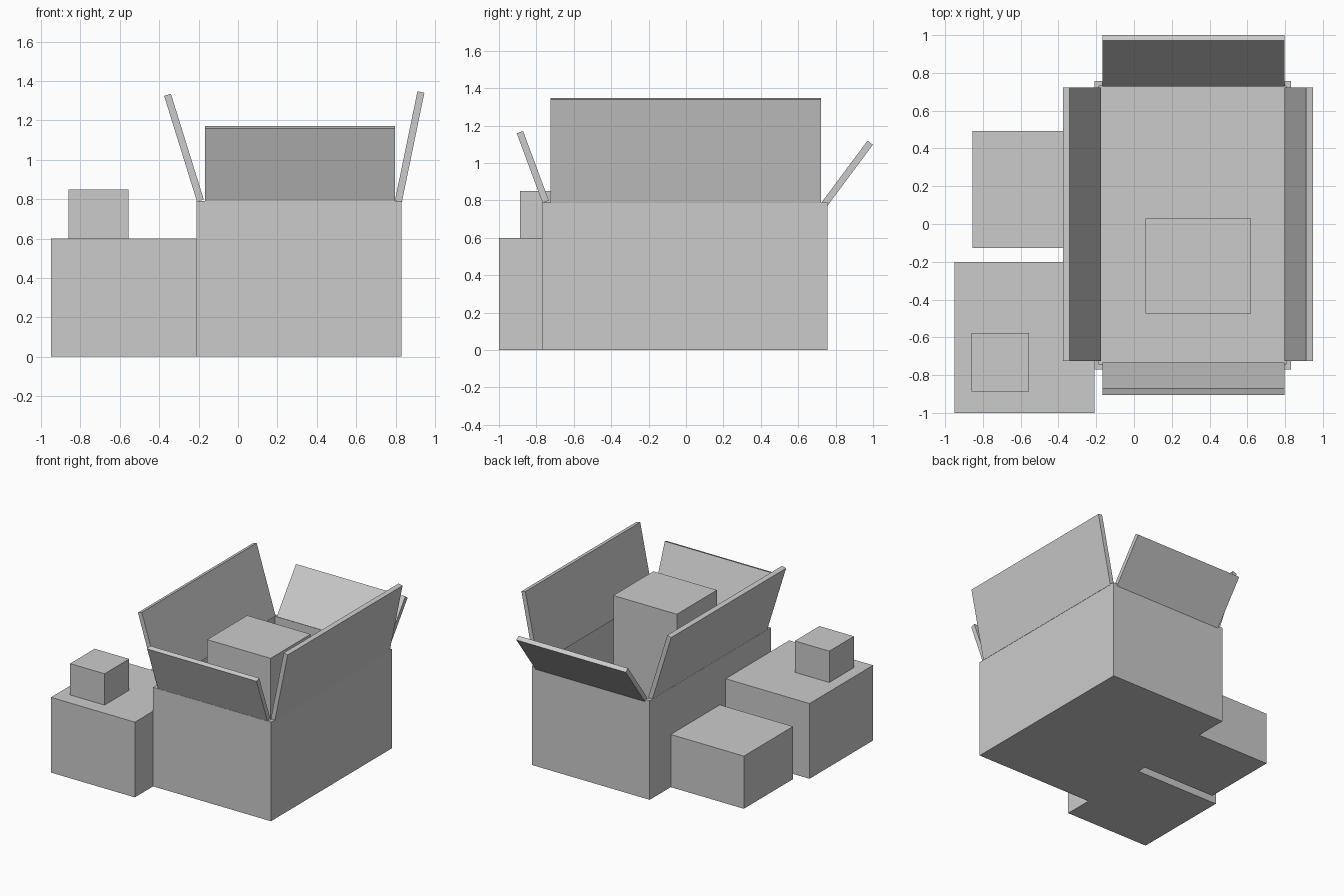
import bpy, bmesh
from mathutils import Vector

if "Cube" in bpy.data.objects:
    bpy.data.objects.remove(bpy.data.objects["Cube"])

T = 0.036  # cardboard thickness


def finish(name, bm):
    bmesh.ops.recalc_face_normals(bm, faces=bm.faces)
    me = bpy.data.meshes.new(name)
    bm.to_mesh(me)
    bm.free()
    ob = bpy.data.objects.new(name, me)
    bpy.context.collection.objects.link(ob)
    return ob


def box(name, xs, ys, zs, hollow=False):
    bm = bmesh.new()
    bmesh.ops.create_cube(bm, size=1)
    for v in bm.verts:
        v.co = [r[0] if c < 0 else r[1] for c, r in zip(v.co, (xs, ys, zs))]
    if hollow:  # inset the top and push it down to leave walls and a floor
        bm.normal_update()
        top = max(bm.faces, key=lambda f: f.calc_center_median().z)
        bmesh.ops.inset_region(bm, faces=[top], thickness=T)
        for v in top.verts:
            rim = v.co.copy()
        ret = bmesh.ops.extrude_face_region(bm, geom=[top])
        low = [g for g in ret["geom"] if isinstance(g, bmesh.types.BMVert)]
        bmesh.ops.translate(bm, verts=low, vec=(0, 0, zs[0] + T - rim.z))
        if top.is_valid:
            bmesh.ops.delete(bm, geom=[top], context='FACES_ONLY')
    return finish(name, bm)


def flap(name, axis, span, hinge, tip):
    """Thin panel along axis ('x' or 'y'); hinge and tip are (offset, z) centres."""
    a, b = Vector(hinge), Vector(tip)
    d = (b - a).normalized()
    n = Vector((d.y, -d.x)) * T / 2
    bm = bmesh.new()
    ring = []
    for p in (a - n, b - n, b + n, a + n):
        co = (span[0], p.x, p.y) if axis == 'x' else (p.x, span[0], p.y)
        ring.append(bm.verts.new(co))
    face = bm.faces.new(ring)
    ret = bmesh.ops.extrude_face_region(bm, geom=[face], use_keep_orig=True)
    length = span[1] - span[0]
    vec = (length, 0, 0) if axis == 'x' else (0, length, 0)
    bmesh.ops.translate(bm, vec=vec, verts=[
        g for g in ret["geom"] if isinstance(g, bmesh.types.BMVert)])
    return finish(name, bm)


# Large open carton
box("open_carton", (-0.21, 0.83), (-0.77, 0.757), (0, 0.79), hollow=True)

# Four open flaps
flap("left_flap", 'y', (-0.725, 0.722), (-0.191, 0.793), (-0.358, 1.33))
flap("right_flap", 'y', (-0.725, 0.722), (0.815, 0.79), (0.929, 1.344))
flap("front_flap", 'x', (-0.168, 0.797), (-0.75, 0.793), (-0.888, 1.165))
flap("back_flap", 'x', (-0.168, 0.797), (0.742, 0.782), (0.985, 1.109))

# Closed boxes inside and beside the carton
box("inner_box", (0.06, 0.62), (-0.475, 0.03), (T, 1.13))
box("front_side_box", (-0.95, -0.21), (-1.0, -0.20), (0, 0.60))
box("small_top_box", (-0.86, -0.556), (-0.887, -0.577), (0.60, 0.85))
box("rear_side_box", (-0.855, -0.21), (-0.127, 0.492), (0, 0.42))
